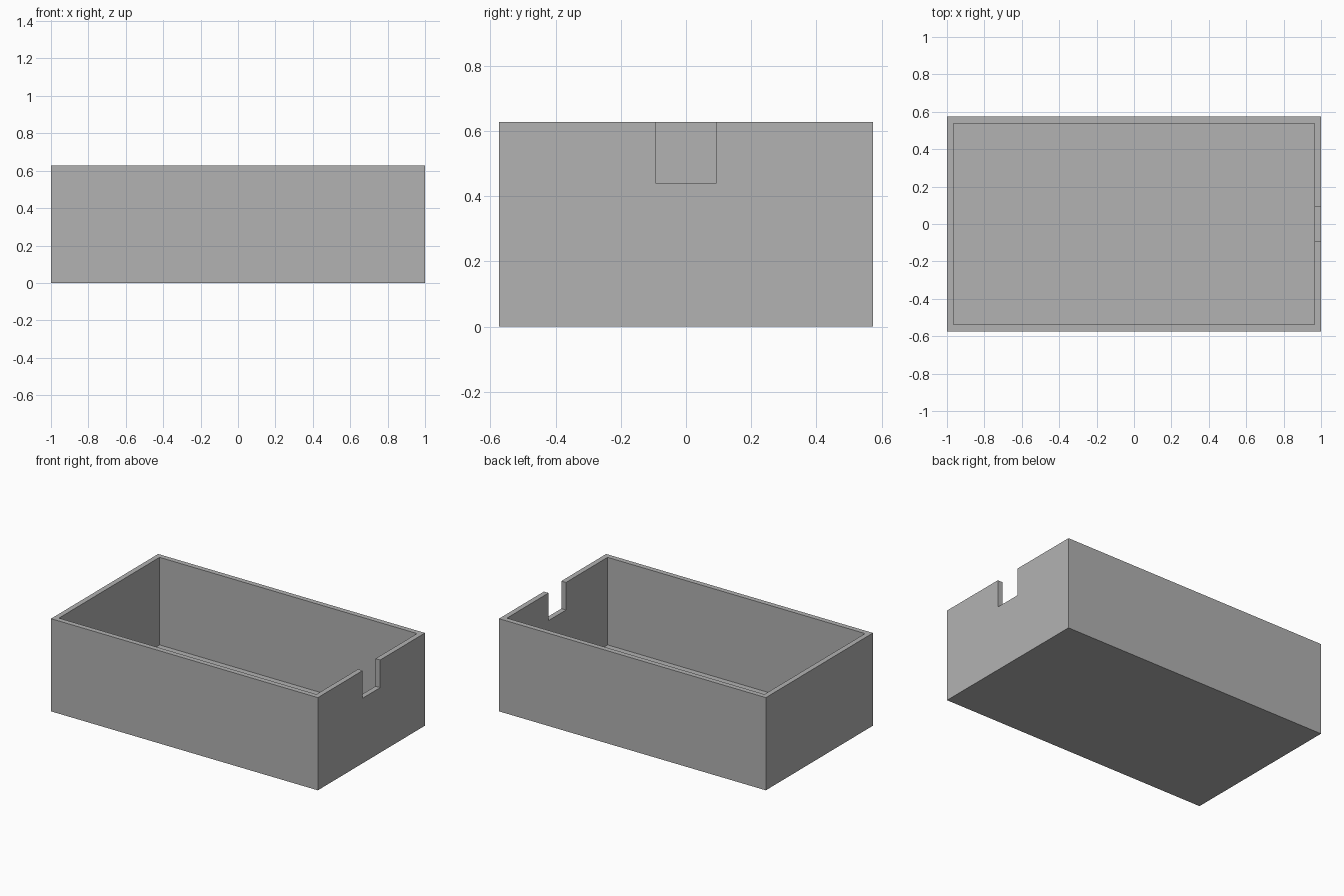
import bpy
import bmesh

default_cube = bpy.data.objects.get("Cube")
if default_cube:
    bpy.data.objects.remove(default_cube, do_unlink=True)

LENGTH, WIDTH, HEIGHT = 2.0, 1.147, 0.628
WALL = 0.035
NOTCH = 0.187
COLOUR = (0.447, 0.447, 0.447, 1.0)

grey = bpy.data.materials.new("plain grey")
grey.use_nodes = True
grey.diffuse_color = COLOUR
grey.node_tree.nodes["Principled BSDF"].inputs["Base Color"].default_value = COLOUR


def add_box(name, low, high):
    """Axis-aligned block between two opposite corners."""
    bm = bmesh.new()
    bmesh.ops.create_cube(bm, size=1)
    for v in bm.verts:
        v.co = [high[i] if v.co[i] > 0 else low[i] for i in range(3)]
    mesh = bpy.data.meshes.new(name)
    bm.to_mesh(mesh)
    bm.free()
    mesh.materials.append(grey)
    obj = bpy.data.objects.new(name, mesh)
    bpy.context.collection.objects.link(obj)
    return obj


def cut(target, cutter):
    """Subtract a hidden helper block from the target."""
    cutter.hide_render = True
    cutter.hide_viewport = True
    cutter.display_type = 'WIRE'
    mod = target.modifiers.new(cutter.name, 'BOOLEAN')
    mod.operation = 'DIFFERENCE'
    mod.solver = 'EXACT'
    mod.object = cutter


x, y = LENGTH / 2, WIDTH / 2

# Outer shell of the open tray
tray = add_box("open_tray", (-x, -y, 0), (x, y, HEIGHT))

# Hollow interior, leaving walls and floor of equal thickness
cavity = add_box("cavity_cutter", (WALL - x, WALL - y, WALL),
                 (x - WALL, y - WALL, HEIGHT + 0.2))

# Square notch through the rim of the end wall
notch = add_box("notch_cutter", (x - 2 * WALL, -NOTCH / 2, HEIGHT - NOTCH),
                (x + 0.1, NOTCH / 2, HEIGHT + 0.1))

cut(tray, cavity)
cut(tray, notch)

# Bake the cuts into the tray and remove the helper blocks
bpy.context.view_layer.update()
evaluated = tray.evaluated_get(bpy.context.evaluated_depsgraph_get())
tray_mesh = bpy.data.meshes.new_from_object(evaluated)
tray.modifiers.clear()
tray.data = tray_mesh
tray_mesh.name = "open_tray"
for helper in (cavity, notch):
    bpy.data.objects.remove(helper, do_unlink=True)
